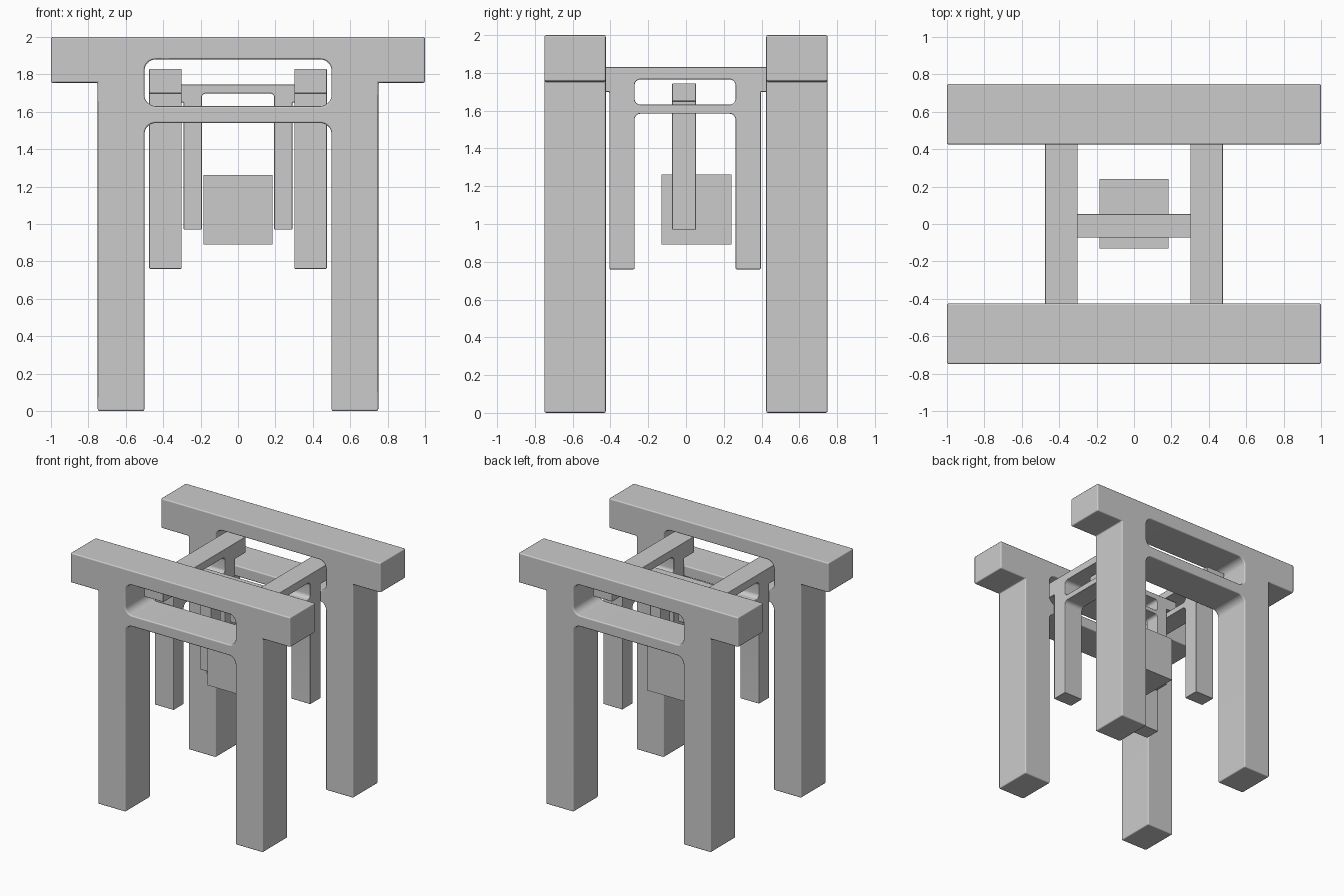
import bpy, bmesh
from math import sin, cos, radians, pi

if "Cube" in bpy.data.objects:
    bpy.data.objects.remove(bpy.data.objects["Cube"])

DEPTH = 0.325   # thickness of the full-size gate


def arc(cx, cz, r, start, end, n=8):
    return [(cx + r * cos(radians(start + (end - start) * i / n)),
             cz + r * sin(radians(start + (end - start) * i / n))) for i in range(n + 1)]


def gate_mesh():
    r = 0.06
    # Right half of the gate outline: beam, leg, arch under the crossbar, window
    pts = [(0, 2), (1, 2), (1, 1.755), (0.75, 1.755), (0.75, 0), (0.5, 0)]
    pts += arc(0.5 - r, 1.54 - r, r, 0, 90)
    pts += [(0, 1.54), (0, 1.63)]
    pts += arc(0.5 - r, 1.63 + r, r, -90, 0)
    pts += arc(0.5 - r, 1.88 - r, r, 0, 90)
    pts += [(0, 1.88)]

    bm = bmesh.new()
    face = bm.faces.new([bm.verts.new((x, -DEPTH / 2, z)) for x, z in pts])
    geo = bmesh.ops.extrude_face_region(bm, geom=[face], use_keep_orig=True)["geom"]
    bmesh.ops.translate(bm, vec=(0, DEPTH, 0),
                        verts=[g for g in geo if isinstance(g, bmesh.types.BMVert)])
    bmesh.ops.recalc_face_normals(bm, faces=bm.faces[:])
    # Open the centre seam so the mirrored half joins cleanly
    seam = [f for f in bm.faces if all(abs(v.co.x) < 1e-5 for v in f.verts)]
    bmesh.ops.delete(bm, geom=seam, context='FACES')
    mesh = bpy.data.meshes.new("gate")
    bm.to_mesh(mesh)
    bm.free()
    mesh.shade_smooth()
    return mesh


GATE = gate_mesh()


def add_gate(name, scale, location, turn=0.0):
    ob = bpy.data.objects.new(name, GATE)
    bpy.context.collection.objects.link(ob)
    ob.scale = (scale,) * 3
    ob.location = location
    ob.rotation_euler.z = turn
    mirror = ob.modifiers.new("mirror", 'MIRROR')
    mirror.use_clip = True
    bevel = ob.modifiers.new("soft_edges", 'BEVEL')
    bevel.width = 0.01
    bevel.segments = 2
    bevel.limit_method = 'ANGLE'
    bevel.angle_limit = radians(40)
    bevel.harden_normals = True


# Large gates, front and back
add_gate("front_gate", 1, (0, -0.587, 0))
add_gate("back_gate", 1, (0, 0.587, 0))

# Medium gates hung between the large ones, turned sideways
add_gate("left_hanging_gate", 0.535, (-0.388, -0.005, 0.76), pi / 2)
add_gate("right_hanging_gate", 0.535, (0.388, -0.005, 0.76), pi / 2)

# Small gate hung between the medium ones
add_gate("inner_hanging_gate", 0.3875, (0, -0.01, 0.97))

# Floating cube in the centre
bpy.ops.mesh.primitive_cube_add(size=0.37, location=(0, 0.055, 1.076))
bpy.context.object.name = "centre_cube"
